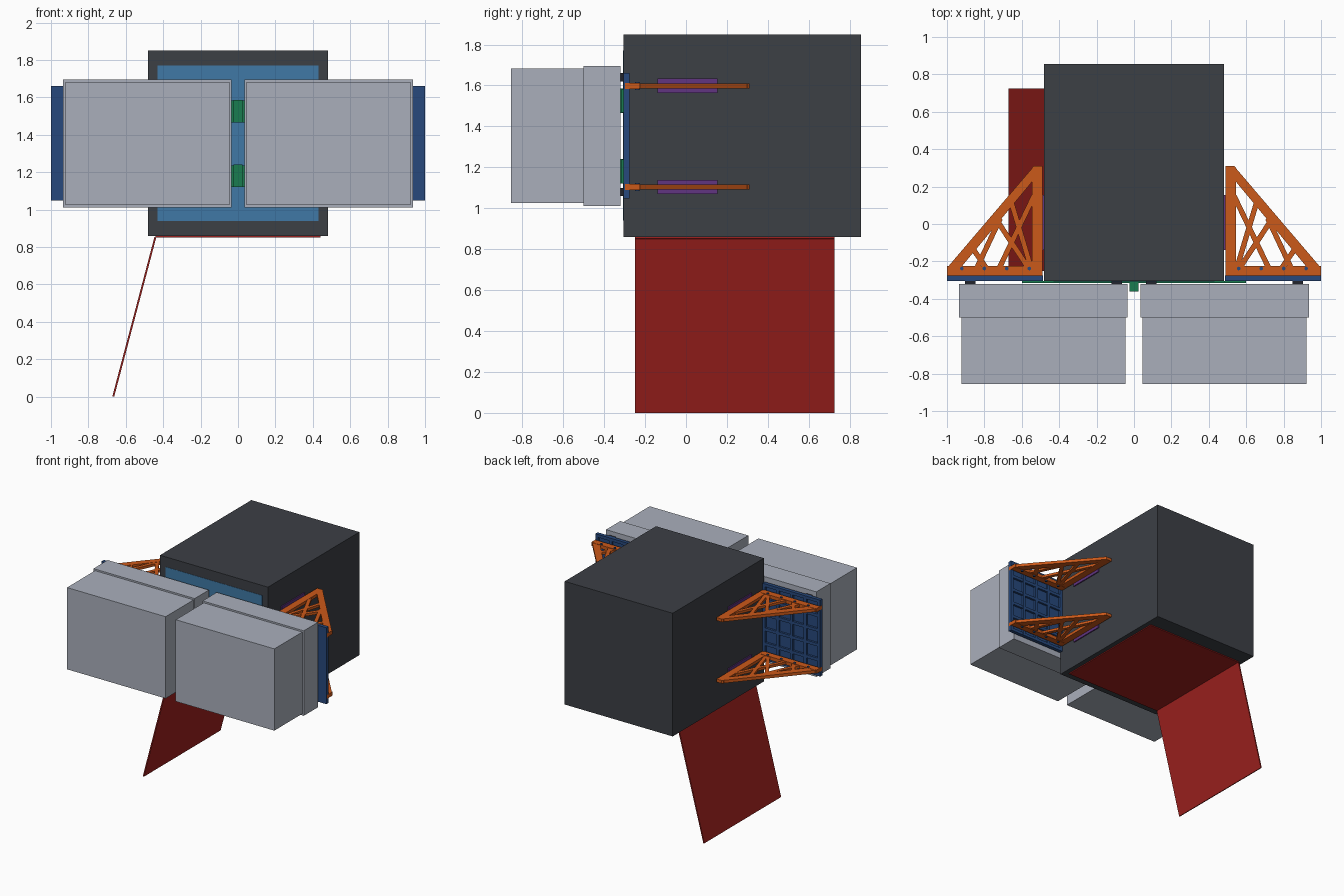
import bpy, bmesh, math
from mathutils import Vector, Matrix

if "Cube" in bpy.data.objects:
    bpy.data.objects.remove(bpy.data.objects["Cube"])


def mat(name, r, g, b):
    m = bpy.data.materials.new(name)
    m.diffuse_color = (r, g, b, 1)
    m.use_nodes = True
    m.node_tree.nodes["Principled BSDF"].inputs["Base Color"].default_value = m.diffuse_color
    return m


DARK = mat("charcoal", 0.045, 0.05, 0.06)
SKY = mat("panel_blue", 0.05, 0.19, 0.38)
NAVY = mat("navy", 0.02, 0.065, 0.2)
ORANGE = mat("orange", 0.6, 0.1, 0.01)
RED = mat("red", 0.35, 0.015, 0.013)
GREEN = mat("green", 0.01, 0.2, 0.08)
PURPLE = mat("purple", 0.12, 0.035, 0.22)
GREY = mat("light_grey", 0.4, 0.43, 0.5)
BLACK = mat("black", 0.015, 0.017, 0.025)


def add_box(bm, x0, x1, y0, y1, z0, z1):
    m = Matrix.Translation(((x0 + x1) / 2, (y0 + y1) / 2, (z0 + z1) / 2))
    m = m @ Matrix.Diagonal((x1 - x0, y1 - y0, z1 - z0, 1))
    bmesh.ops.create_cube(bm, size=1, matrix=m)


def add_prism(bm, pts, z0, z1):
    # extrude an xy outline between two heights
    f = bm.faces.new([bm.verts.new((x, y, z0)) for x, y in pts])
    r = bmesh.ops.extrude_face_region(bm, geom=[f])
    vs = [v for v in r["geom"] if isinstance(v, bmesh.types.BMVert)]
    bmesh.ops.translate(bm, verts=vs, vec=(0, 0, z1 - z0))


def add_bar(bm, a, b, width, z0, z1):
    # flat strut from a to b in the xy plane
    a, b = Vector(a), Vector(b)
    d = (b - a).normalized() * width / 2
    n = Vector((-d.y, d.x))
    add_prism(bm, [a + n, a - n, b - n, b + n], z0, z1)


def finish(bm, name, material, both_sides=False):
    bmesh.ops.recalc_face_normals(bm, faces=bm.faces)
    for side in ((1, -1) if both_sides else (1,)):
        b = bm.copy()
        if side < 0:
            bmesh.ops.scale(b, verts=b.verts, vec=(-1, 1, 1))
            bmesh.ops.reverse_faces(b, faces=b.faces)
        label = name if not both_sides else name + ("_right" if side > 0 else "_left")
        me = bpy.data.meshes.new(label)
        b.to_mesh(me)
        b.free()
        me.materials.append(material)
        bpy.context.collection.objects.link(bpy.data.objects.new(label, me))
    bm.free()


def boxes(name, material, items, both_sides=False):
    bm = bmesh.new()
    for it in items:
        add_box(bm, *it)
    finish(bm, name, material, both_sides)


# main cabinet, front panel and bottom hatch
boxes("cabinet", DARK, [(-0.48, 0.48, -0.305, 0.855, 0.86, 1.85)])
boxes("front_panel", SKY, [(-0.43, 0.43, -0.307, -0.295, 0.94, 1.77)])
boxes("bottom_panel", RED, [(-0.44, 0.44, -0.25, 0.725, 0.852, 0.866)])

# hanging door, hinged along the left bottom edge
bm = bmesh.new()
add_box(bm, -0.005, 0.005, -0.25, 0.725, -0.88, 0)
bmesh.ops.rotate(bm, verts=bm.verts, cent=(0, 0, 0),
                 matrix=Matrix.Rotation(math.atan2(0.225, 0.852), 3, 'Y'))
bmesh.ops.translate(bm, verts=bm.verts, vec=(-0.442, 0, 0.852))
finish(bm, "hanging_door", RED)

# two front units, each with a deeper block and a wider flange
boxes("unit_flange", GREY, [(0.035, 0.935, -0.5, -0.32, 1.012, 1.695)], True)
boxes("unit_block", GREY, [(0.045, 0.922, -0.855, -0.5, 1.025, 1.682)], True)
boxes("spacer_pad", BLACK,
      [(x - 0.028, x + 0.028, -0.322, -0.3, z - 0.02, z + 0.02)
       for x in (0.092, 0.875) for z in (1.08, 1.64)], True)

# centre straps behind the units, with a key in the gap
boxes("centre_strap", GREEN, [(-0.6, 0.6, -0.316, -0.306, z, z + 0.115) for z in (1.122, 1.467)])
boxes("centre_key", GREEN, [(-0.025, 0.025, -0.362, -0.306, z, z + 0.12) for z in (1.12, 1.465)])

# ribbed side plates: thin skin with a grid of ribs on the back
x0, x1, z0, z1 = 0.486, 1.0, 1.048, 1.662
ribs = [(x0, x1, -0.305, -0.293, z0, z1)]
for i in range(5):
    c = x0 + 0.012 + i * (x1 - x0 - 0.024) / 4
    ribs.append((c - 0.012, c + 0.012, -0.295, -0.276, z0, z1))
for i in range(6):
    c = z0 + 0.012 + i * (z1 - z0 - 0.024) / 5
    ribs.append((x0, x1, -0.295, -0.2765, c - 0.012, c + 0.012))
boxes("ribbed_plate", NAVY, ribs, True)

# truss brackets
LEVELS = (1.104, 1.598)
WEBS = [((0.535, 0.15), (0.72, -0.235)), ((0.66, 0.13), (0.55, -0.235)),
        ((0.74, 0.03), (0.565, -0.235)), ((0.715, 0.03), (0.84, -0.235)),
        ((0.87, -0.12), (0.79, -0.235))]
bm = bmesh.new()
for z in LEVELS:
    a, b = z - 0.012, z + 0.012
    add_prism(bm, [(0.488, -0.275), (0.545, -0.275), (0.545, 0.3),
                   (0.535, 0.31), (0.488, 0.31)], a, b)
    add_prism(bm, [(0.5, -0.278), (1.0, -0.278), (1.0, -0.225), (0.5, -0.225)],
              z - 0.014, z + 0.014)
    add_prism(bm, [(0.535, 0.31), (0.5, 0.28), (0.94, -0.25), (1.0, -0.235)], a, b)
    for p, q in WEBS:
        add_bar(bm, p, q, 0.028, z - 0.01, z + 0.01)
    # tab wrapping the plate edge
    add_box(bm, 0.985, 1.001, -0.298, -0.23, z - 0.015, z + 0.015)
finish(bm, "truss_bracket", ORANGE, True)

# bolts through the bracket feet
bm = bmesh.new()
for z in LEVELS:
    for x in (0.56, 0.68, 0.8, 0.92):
        bmesh.ops.create_cone(bm, cap_ends=True, segments=12, radius1=0.01, radius2=0.01,
                              depth=0.04, matrix=Matrix.Translation((x, -0.238, z)))
finish(bm, "bracket_bolts", NAVY, True)

# mounting pads between brackets and cabinet
boxes("mounting_pad", PURPLE,
      [(0.478, 0.489, -0.14, 0.155, z - 0.035, z + 0.035) for z in LEVELS], True)
